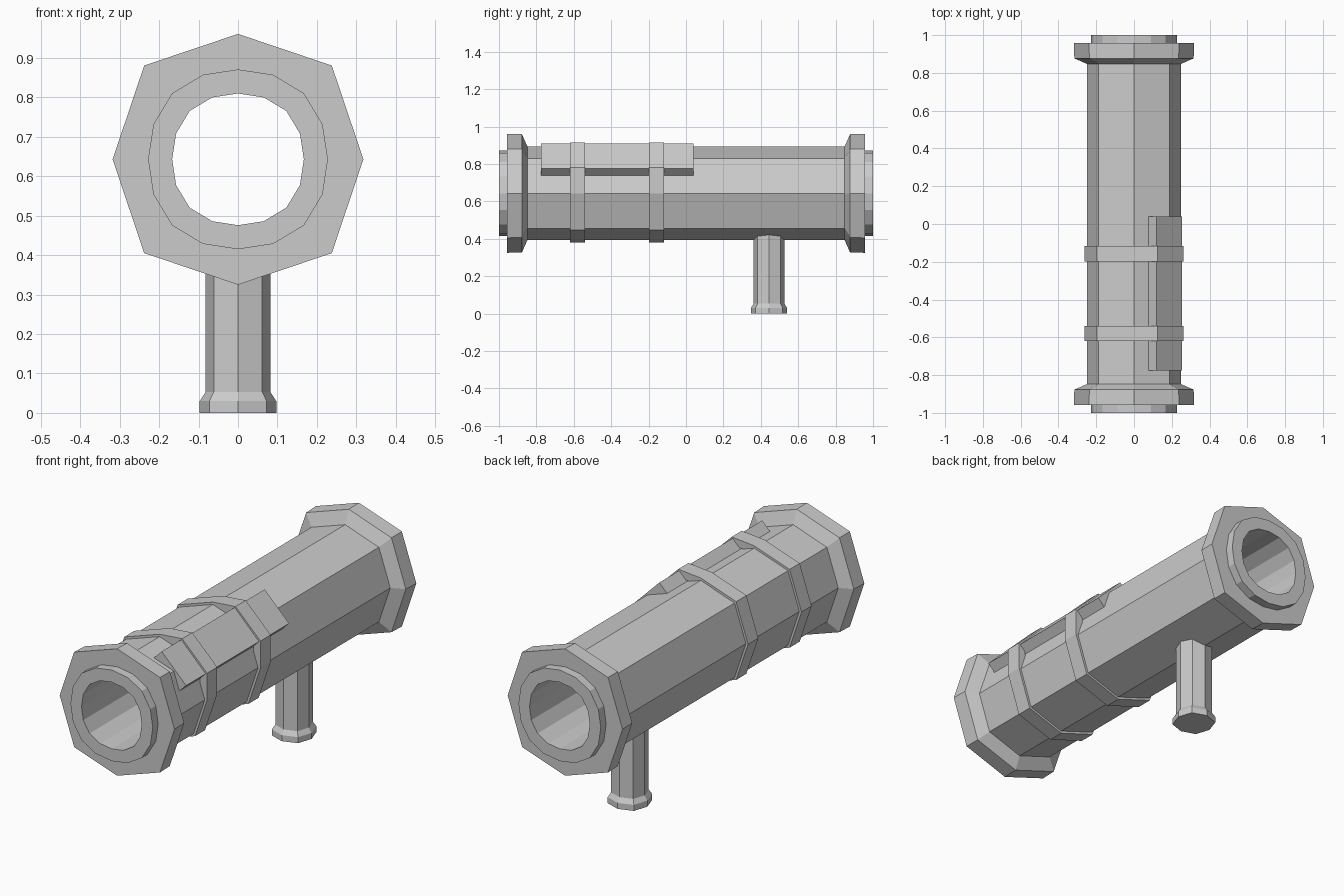
import bpy, bmesh
from math import sin, cos, pi
from mathutils import Vector

if "Cube" in bpy.data.objects:
    bpy.data.objects.remove(bpy.data.objects["Cube"])

CZ = 0.643  # height of the tube axis


def octagon(r):
    """Slightly squarish octagon with points on the axes."""
    d = 0.748 * r
    return [(r, 0), (d, d), (0, r), (-d, d), (-r, 0), (-d, -d), (0, -r), (d, -d)]


def octagon16(r):
    """Same octagon with edge midpoints, to match the 16-sided bore."""
    o = octagon(r)
    pts = []
    for i in range(8):
        a, b = Vector(o[i]), Vector(o[(i + 1) % 8])
        pts += [tuple(a), tuple((a + b) / 2)]
    return pts


def round16(r):
    k = (1, 1.018, 1.038, 1.018)
    return [(r * k[i % 4] * cos(i * pi / 8), r * k[i % 4] * sin(i * pi / 8)) for i in range(16)]


def loft(name, rings, closed=False):
    """Skin a list of equal-length 3D rings; cap the ends or close the loop."""
    bm = bmesh.new()
    vs = [[bm.verts.new(p) for p in ring] for ring in rings]
    n, m = len(rings[0]), len(rings)
    for j in range(m if closed else m - 1):
        a, b = vs[j], vs[(j + 1) % m]
        for i in range(n):
            k = (i + 1) % n
            bm.faces.new((a[i], a[k], b[k], b[i]))
    if not closed:
        bm.faces.new(vs[0])
        bm.faces.new(vs[-1])
    bmesh.ops.recalc_face_normals(bm, faces=bm.faces[:])
    me = bpy.data.meshes.new(name)
    bm.to_mesh(me)
    bm.free()
    ob = bpy.data.objects.new(name, me)
    bpy.context.collection.objects.link(ob)
    return ob


def along_y(pts, y):
    return [(x, y, CZ + z) for x, z in pts]


# Hollow tube with mirrored end flanges and muzzle rings
half = [(round16(0.167), 1.0), (round16(0.228), 1.0), (round16(0.228), 0.957),
        (octagon16(0.318), 0.957), (octagon16(0.316), 0.877), (octagon16(0.25), 0.848)]
rings = [along_y(p, -y) for p, y in half] + [along_y(p, y) for p, y in reversed(half)]
loft("tube", rings, closed=True)

# Tilted box along the upper right edge of the tube
box = [(0.12, 0.267), (0.255, 0.132), (0.195, 0.072), (0.06, 0.207)]
loft("side_box", [along_y(box, -0.775), along_y(box, 0.04)])

# Two straps around tube and box
strap = octagon(0.262)
strap[1:2] = [(0.263, 0.137), (0.125, 0.273)]
inner = [(x * 0.85, z * 0.85) for x, z in strap]
for name, y0, y1 in (("front_strap", -0.62, -0.54), ("rear_strap", -0.198, -0.117)):
    loft(name, [along_y(inner, y0), along_y(strap, y0),
                along_y(strap, y1), along_y(inner, y1)], closed=True)

# Grip post with flared foot
post = [(0.097, 0), (0.097, 0.03), (0.082, 0.053), (0.082, 0.445)]
loft("grip_post", [[(x, 0.444 + y, z) for x, y in octagon(r)] for r, z in post])
